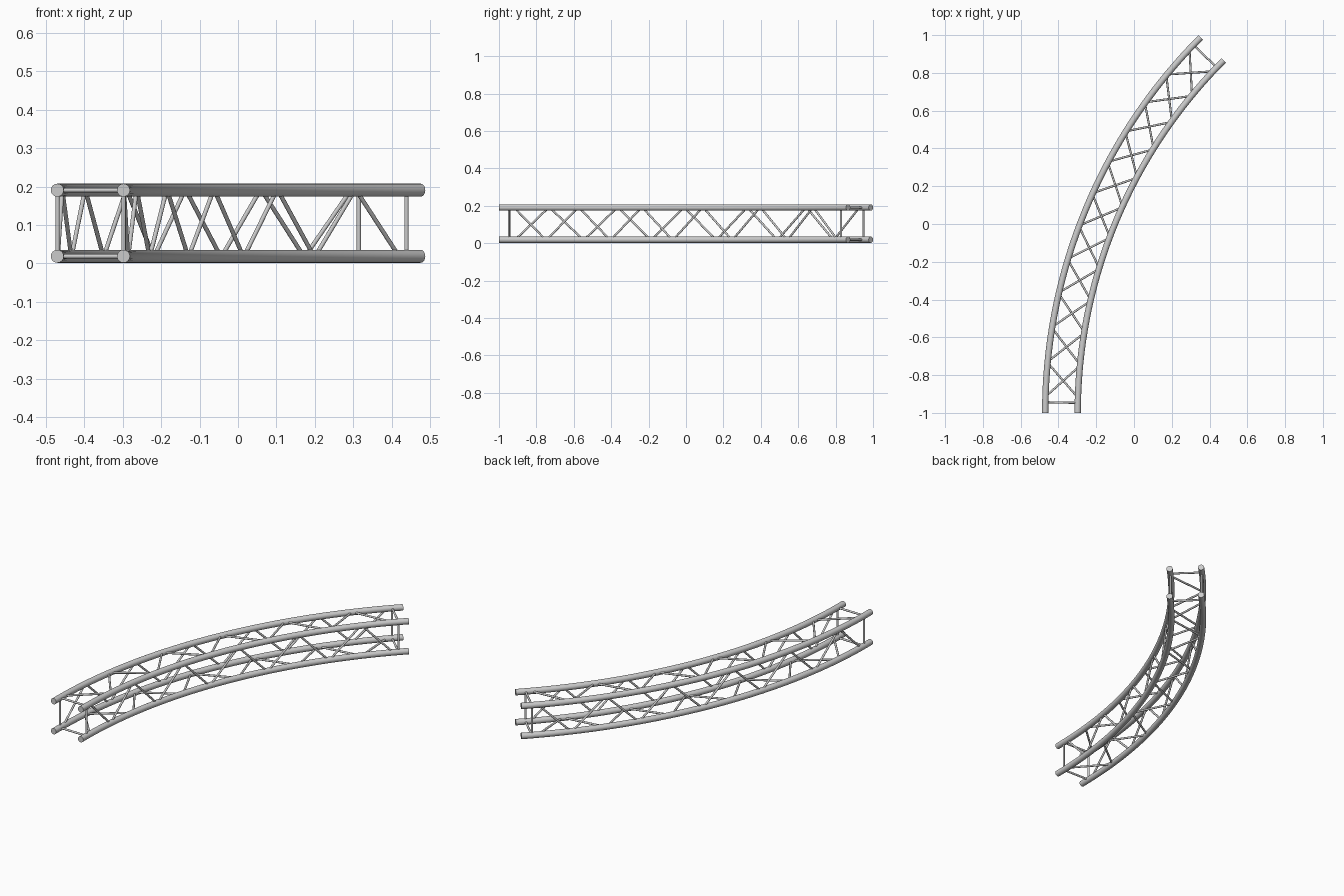
import bpy, bmesh
from math import sin, cos, pi, radians
from mathutils import Vector

if "Cube" in bpy.data.objects:
    bpy.data.objects.remove(bpy.data.objects["Cube"])

# Overall layout: a 45 degree arc around (CX, -1), square box section
R_OUT, R_IN = 2.812, 2.640
CX = 2.342
TUBE, BRACE = 0.0168, 0.0056
Z_LOW, Z_HIGH = 0.0185, 0.1905
ARC = 45.0
FRAME_ANGLE = 1.15            # end frames sit just inside the tube ends
BAY_START, BAYS = 1.7, 11
PITCH = (ARC - 2 * BAY_START) / BAYS


def point(radius, z, deg):
    a = radians(deg)
    return Vector((CX - radius * cos(a), -1 + radius * sin(a), z))


def add_sweep(bm, pts, tangents, radius, sides):
    """Round capped tube through a list of points."""
    rings = []
    for p, t in zip(pts, tangents):
        ref = Vector((0, 0, 1)) if abs(t.z) < 0.95 else Vector((1, 0, 0))
        u = t.cross(ref).normalized()
        v = u.cross(t).normalized()
        rings.append([bm.verts.new(p + radius * (cos(2 * pi * i / sides) * u + sin(2 * pi * i / sides) * v))
                      for i in range(sides)])
    for a, b in zip(rings, rings[1:]):
        for i in range(sides):
            j = (i + 1) % sides
            bm.faces.new((a[i], a[j], b[j], b[i]))
    bm.faces.new(rings[0][::-1])
    bm.faces.new(rings[-1])


def add_rod(bm, a, b):
    t = (b - a).normalized()
    add_sweep(bm, [a, b], [t, t], BRACE, 16)


def finish(bm, name):
    bmesh.ops.recalc_face_normals(bm, faces=bm.faces)
    mesh = bpy.data.meshes.new(name)
    bm.to_mesh(mesh)
    bm.free()
    obj = bpy.data.objects.new(name, mesh)
    bpy.context.collection.objects.link(obj)
    bpy.ops.object.select_all(action='DESELECT')
    obj.select_set(True)
    bpy.context.view_layer.objects.active = obj
    bpy.ops.object.shade_smooth_by_angle(angle=radians(40))


corners = {
    "outer_bottom": (R_OUT, Z_LOW),
    "outer_top": (R_OUT, Z_HIGH),
    "inner_top": (R_IN, Z_HIGH),
    "inner_bottom": (R_IN, Z_LOW),
}

# Four curved main tubes
STEPS = 48
for name, (r, z) in corners.items():
    bm = bmesh.new()
    angles = [ARC * i / STEPS for i in range(STEPS + 1)]
    tangents = [Vector((sin(radians(a)), cos(radians(a)), 0)) for a in angles]
    add_sweep(bm, [point(r, z, a) for a in angles], tangents, TUBE, 32)
    finish(bm, name + "_chord")

# Zigzag bracing on each of the four sides
ring = list(corners.values())
sides = ["outer_side", "top_side", "inner_side", "bottom_side"]
GAP = 0.06
for k, side in enumerate(sides):
    first, second = ring[k], ring[(k + 1) % 4]
    bm = bmesh.new()
    for i in range(BAYS):
        a, b = (first, second) if i % 2 == 0 else (second, first)
        s = BAY_START + i * PITCH
        add_rod(bm, point(*a, s + GAP), point(*b, s + PITCH - GAP))
    finish(bm, side + "_bracing")

# Square frames closing both ends
for name, ang in (("front_end_frame", FRAME_ANGLE), ("back_end_frame", ARC - FRAME_ANGLE)):
    bm = bmesh.new()
    for k in range(4):
        add_rod(bm, point(*ring[k], ang), point(*ring[(k + 1) % 4], ang))
    finish(bm, name)
